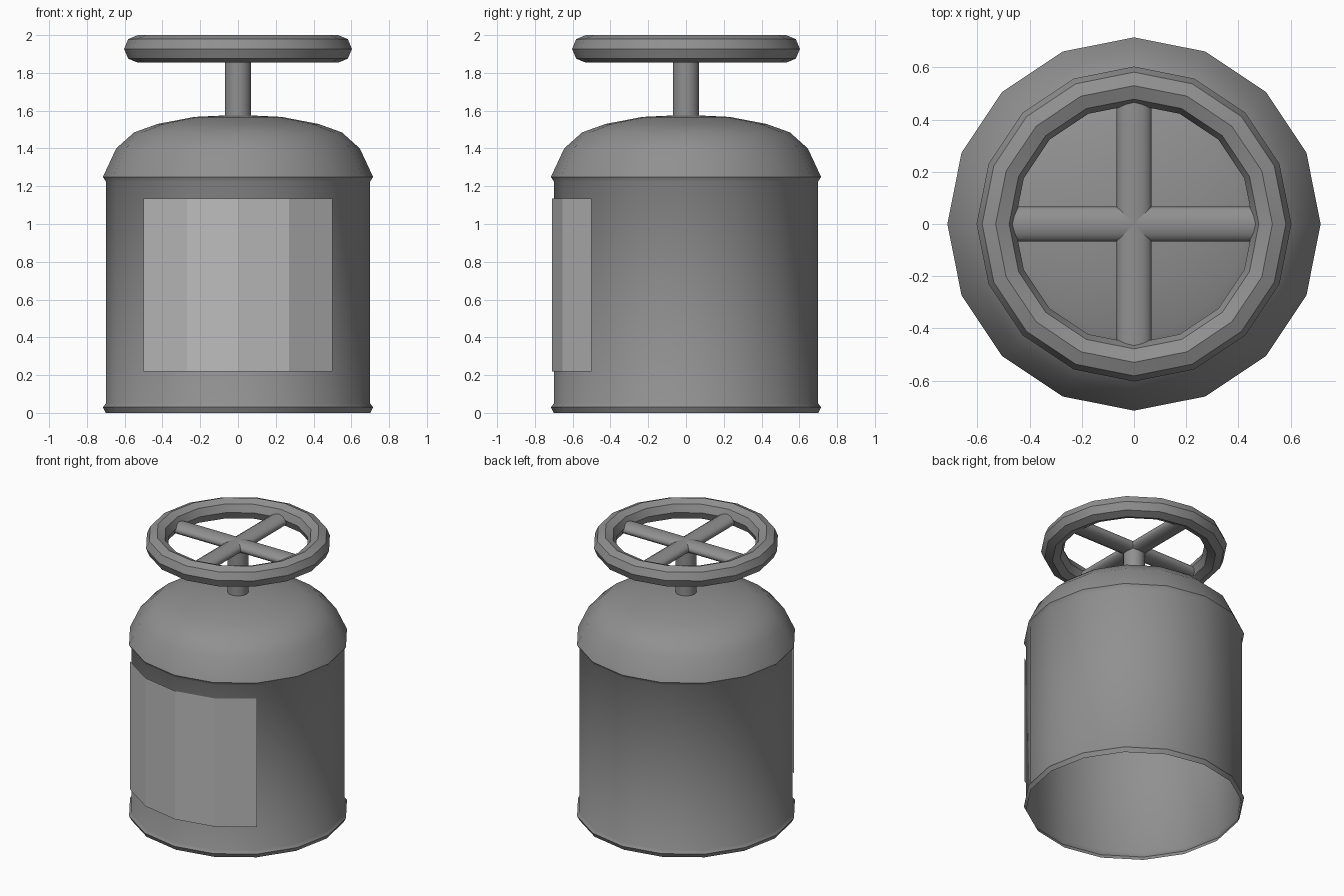
import bpy
import bmesh
from math import pi, sin, cos, radians

SIDES = 16

cube = bpy.data.objects.get("Cube")
if cube:
    bpy.data.objects.remove(cube, do_unlink=True)


def make_material(name, value):
    mat = bpy.data.materials.new(name)
    mat.use_nodes = True
    color = (value, value, value, 1)
    mat.diffuse_color = color
    bsdf = mat.node_tree.nodes["Principled BSDF"]
    bsdf.inputs["Base Color"].default_value = color
    bsdf.inputs["Roughness"].default_value = 0.7
    return mat


def finish(obj, name, mat, smooth=True):
    obj.name = name
    obj.data.materials.append(mat)
    if smooth:
        bpy.ops.object.select_all(action="DESELECT")
        obj.select_set(True)
        bpy.context.view_layer.objects.active = obj
        bpy.ops.object.shade_smooth_by_angle(angle=radians(40))
    return obj


def from_bmesh(bm, name, mat, smooth=True):
    mesh = bpy.data.meshes.new(name)
    bm.to_mesh(mesh)
    bm.free()
    obj = bpy.data.objects.new(name, mesh)
    bpy.context.collection.objects.link(obj)
    return finish(obj, name, mat, smooth)


def lathe(name, profile, mat):
    """Spin a radius/height profile, listed bottom to top, about z."""
    bm = bmesh.new()
    verts = [bm.verts.new((r, 0, z)) for r, z in profile]
    edges = [bm.edges.new(pair) for pair in zip(verts, verts[1:])]
    bmesh.ops.spin(bm, geom=verts + edges, cent=(0, 0, 0), axis=(0, 0, 1),
                   angle=2 * pi, steps=SIDES, use_duplicate=False)
    bmesh.ops.remove_doubles(bm, verts=bm.verts, dist=0.0005)
    bmesh.ops.recalc_face_normals(bm, faces=bm.faces)
    # the shell is open below, so make sure its walls face outward
    wall = max(bm.faces, key=lambda f: f.calc_area())
    if wall.normal.dot(wall.calc_center_median()) < 0:
        bmesh.ops.reverse_faces(bm, faces=bm.faces)
    return from_bmesh(bm, name, mat)


metal = make_material("grey metal", 0.28)
paper = make_material("light grey label", 0.5)

# Tank shell: open base, rolled bottom bead, straight wall, shoulder bead, dome
lathe("tank_shell", [
    (0.70, 0.0), (0.715, 0.03), (0.70, 0.05),
    (0.70, 1.225), (0.715, 1.25),
    (0.645, 1.40), (0.55, 1.485), (0.425, 1.53), (0.23, 1.567), (0, 1.578),
], metal)

# Front label wrapped over four wall facets
bm = bmesh.new()
columns = []
for i in range(5):
    a = radians(-135 + i * 22.5)
    columns.append([bm.verts.new((0.709 * cos(a), 0.709 * sin(a), z))
                    for z in (0.22, 1.135)])
for (a0, a1), (b0, b1) in zip(columns, columns[1:]):
    bm.faces.new((a0, b0, b1, a1))
from_bmesh(bm, "front_label", paper, smooth=False)

# Valve stem
bpy.ops.mesh.primitive_cylinder_add(vertices=SIDES, radius=0.07, depth=0.35,
                                    location=(0, 0, 1.735))
finish(bpy.context.object, "valve_stem", metal)

# Handwheel rim
bpy.ops.mesh.primitive_torus_add(major_segments=SIDES, minor_segments=8,
                                 major_radius=0.53, minor_radius=0.073,
                                 location=(0, 0, 1.927))
finish(bpy.context.object, "wheel_rim", metal)

# Two crossing flattened bars form the four spokes
for name, turn in (("wheel_spoke_across", 0), ("wheel_spoke_lengthwise", pi / 2)):
    bpy.ops.mesh.primitive_cylinder_add(vertices=12, radius=0.067, depth=0.98,
                                        location=(0, 0, 1.91),
                                        rotation=(0, pi / 2, turn))
    bar = bpy.context.object
    bar.scale.x = 0.58
    finish(bar, name, metal)
